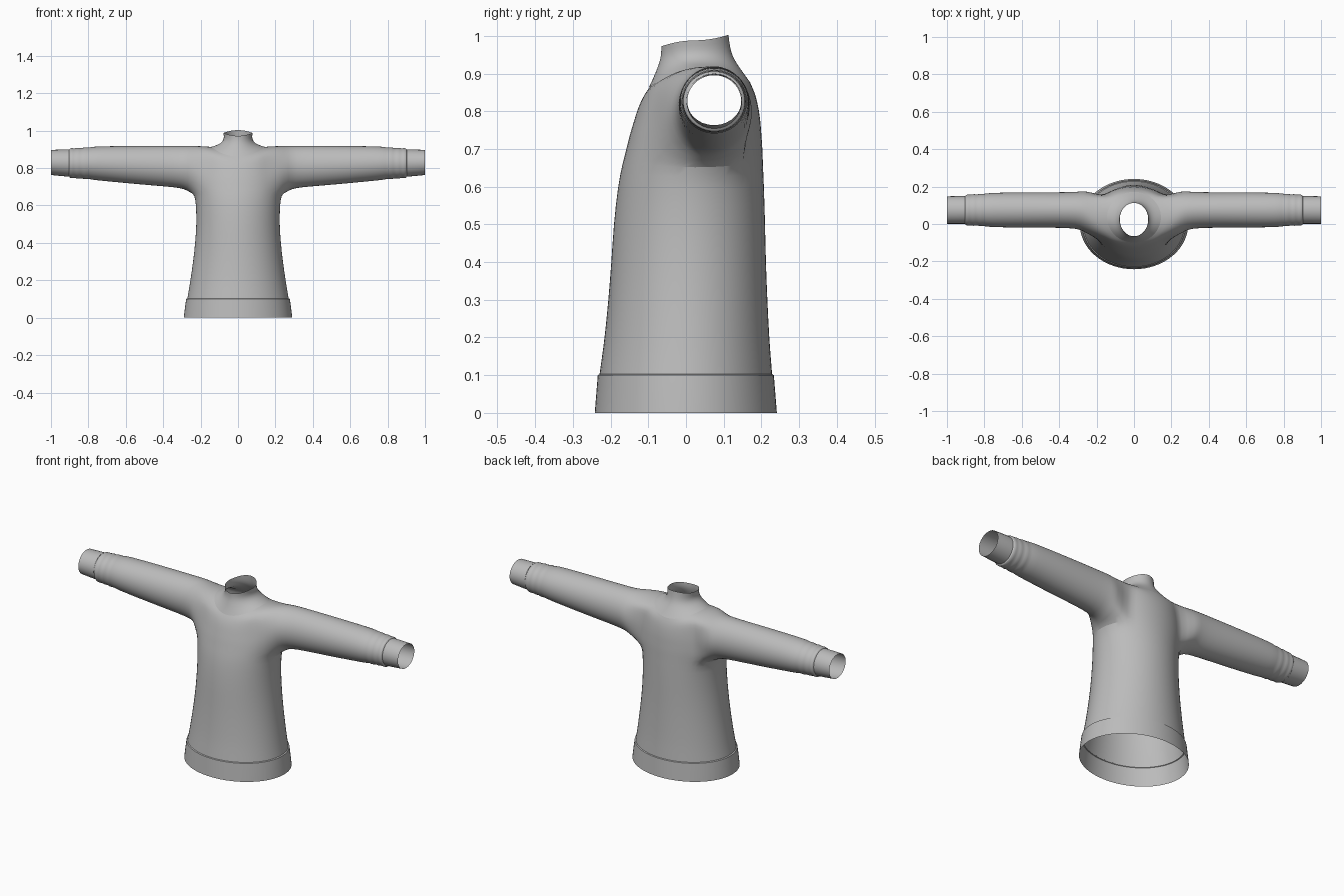
import bpy, bmesh, math

if "Cube" in bpy.data.objects:
    bpy.data.objects.remove(bpy.data.objects["Cube"])

grey = bpy.data.materials.new("plain grey cloth")
grey.diffuse_color = (0.5, 0.5, 0.5, 1)
grey.use_nodes = True
grey.node_tree.nodes["Principled BSDF"].inputs["Base Color"].default_value = grey.diffuse_color

COLS = 32      # columns round the torso
HALF = 4       # armhole half width in columns


def torso_ring(bm, hw, yf, yb, zf, zs, zb, n=COLS):
    """Oval ring; front, side and back heights may differ."""
    ring = []
    for i in range(n):
        a = 2 * math.pi * i / n
        s, c = math.sin(a), math.cos(a)
        z_end = zb if s > 0 else zf
        ring.append(bm.verts.new((hw * c, (yf + yb) / 2 + (yb - yf) / 2 * s,
                                  zs * c * c + z_end * s * s)))
    return ring


def sleeve_ring(bm, side, x, y0, y1, z0, z1, n=28):
    """Oval ring across the arm, starting at the bottom and turning to the back."""
    ring = []
    for i in range(n):
        a = 2 * math.pi * i / n
        ring.append(bm.verts.new((side * x, (y0 + y1) / 2 + (y1 - y0) / 2 * math.sin(a),
                                  (z0 + z1) / 2 - (z1 - z0) / 2 * math.cos(a))))
    return ring


def join(bm, a, b):
    n = len(a)
    for i in range(n):
        j = (i + 1) % n
        bm.faces.new((a[i], a[j], b[j], b[i]))


def loft(bm, rings):
    for a, b in zip(rings, rings[1:]):
        join(bm, a, b)


def finish(bm, name, subdivide=0):
    bmesh.ops.recalc_face_normals(bm, faces=bm.faces[:])
    mesh = bpy.data.meshes.new(name)
    bm.to_mesh(mesh)
    bm.free()
    mesh.materials.append(grey)
    ob = bpy.data.objects.new(name, mesh)
    bpy.context.collection.objects.link(ob)
    bpy.ops.object.select_all(action='DESELECT')
    ob.select_set(True)
    bpy.context.view_layer.objects.active = ob
    bpy.ops.object.shade_smooth_by_angle(angle=math.radians(50))
    if subdivide:
        mod = ob.modifiers.new("soft cloth", 'SUBSURF')
        mod.levels = mod.render_levels = subdivide


# Torso: straight rings below the arms, tilted rings over the chest and shoulders
lower = [(.10, .273, -.231, .230), (.15, .264, -.224, .226), (.20, .256, -.217, .222),
         (.30, .241, -.207, .217), (.40, .230, -.199, .213), (.50, .223, -.193, .211),
         (.60, .225, -.182, .208), (.66, .233, -.170, .205)]
upper = [(.238, -.159, .204, .700, .700, .700), (.238, -.150, .201, .738, .740, .736),
         (.234, -.140, .199, .770, .780, .768), (.228, -.131, .195, .800, .825, .798),
         (.220, -.121, .190, .825, .875, .825), (.207, -.110, .182, .845, .918, .852),
         (.145, -.098, .171, .862, .914, .875)]
bm = bmesh.new()
rows = [torso_ring(bm, hw, yf, yb, z, z, z) for z, hw, yf, yb in lower]
rows += [torso_ring(bm, *r) for r in upper]
LOW, TOP = len(lower) - 1, len(rows) - 2     # armhole rows


def in_armhole(row, col):
    near_right = col < HALF or col >= COLS - HALF
    near_left = COLS // 2 - HALF <= col < COLS // 2 + HALF
    return LOW <= row < TOP and (near_right or near_left)


for r in range(len(rows) - 1):
    for c in range(COLS):
        if not in_armhole(r, c):
            d = (c + 1) % COLS
            bm.faces.new((rows[r][c], rows[r][d], rows[r + 1][d], rows[r + 1][c]))

# Sleeves: x, front, back, bottom, top, ending in gathered ridges
sleeve = [(.255, -.050, .178, .668, .920), (.285, -.030, .174, .688, .920),
          (.34, -.022, .171, .697, .920), (.45, -.020, .170, .706, .920),
          (.60, -.020, .170, .719, .919), (.72, -.018, .168, .731, .917),
          (.78, -.016, .166, .737, .915), (.80, -.011, .161, .743, .909),
          (.82, -.014, .164, .738, .913), (.838, -.007, .157, .747, .905),
          (.857, -.012, .162, .741, .911), (.872, -.006, .156, .748, .904),
          (.888, -.010, .159, .744, .908), (.90, -.007, .156, .747, .905),
          (.904, .003, .147, .758, .896)]
for side in (1, -1):
    def col(k):    # column k steps toward the back from the arm centre
        return k % COLS if side > 0 else (COLS // 2 - k) % COLS
    hole = [rows[LOW][col(k)] for k in range(0, HALF)]
    hole += [rows[r][col(HALF)] for r in range(LOW, TOP)]
    hole += [rows[TOP][col(k)] for k in range(HALF, -HALF, -1)]
    hole += [rows[r][col(-HALF)] for r in range(TOP, LOW, -1)]
    hole += [rows[LOW][col(k)] for k in range(-HALF, 0)]
    loft(bm, [hole] + [sleeve_ring(bm, side, *s) for s in sleeve])
# remove the unused vertices inside the armholes
bmesh.ops.delete(bm, geom=[v for v in bm.verts if not v.link_faces], context='VERTS')
finish(bm, "shirt_body_and_sleeves", 1)

# Collar: flared yoke rising to a slanted open neck
collar = [(.147, -.100, .173, .861, .913, .873), (.120, -.088, .156, .886, .921, .897),
          (.096, -.077, .138, .913, .930, .922), (.081, -.069, .124, .935, .945, .945),
          (.075, -.066, .117, .955, .962, .970), (.078, -.066, .113, .972, .988, 1.003)]
bm = bmesh.new()
loft(bm, [torso_ring(bm, *r) for r in collar])
finish(bm, "collar", 1)

# Hem band with a small ledge along its top edge
hem = [(.103, .271, -.229, .228), (.100, .277, -.234, .233),
       (.05, .284, -.238, .237), (0, .290, -.242, .241)]
bm = bmesh.new()
loft(bm, [torso_ring(bm, hw, yf, yb, z, z, z, 64) for z, hw, yf, yb in hem])
finish(bm, "hem_band")

# Cuffs: plain open tubes
cuff = [(.903, .001, .149, .754, .900), (.95, .001, .149, .758, .899),
        (1.0, .001, .148, .763, .897)]
for side, label in ((1, "right"), (-1, "left")):
    bm = bmesh.new()
    loft(bm, [sleeve_ring(bm, side, *c) for c in cuff])
    finish(bm, "cuff_" + label)
